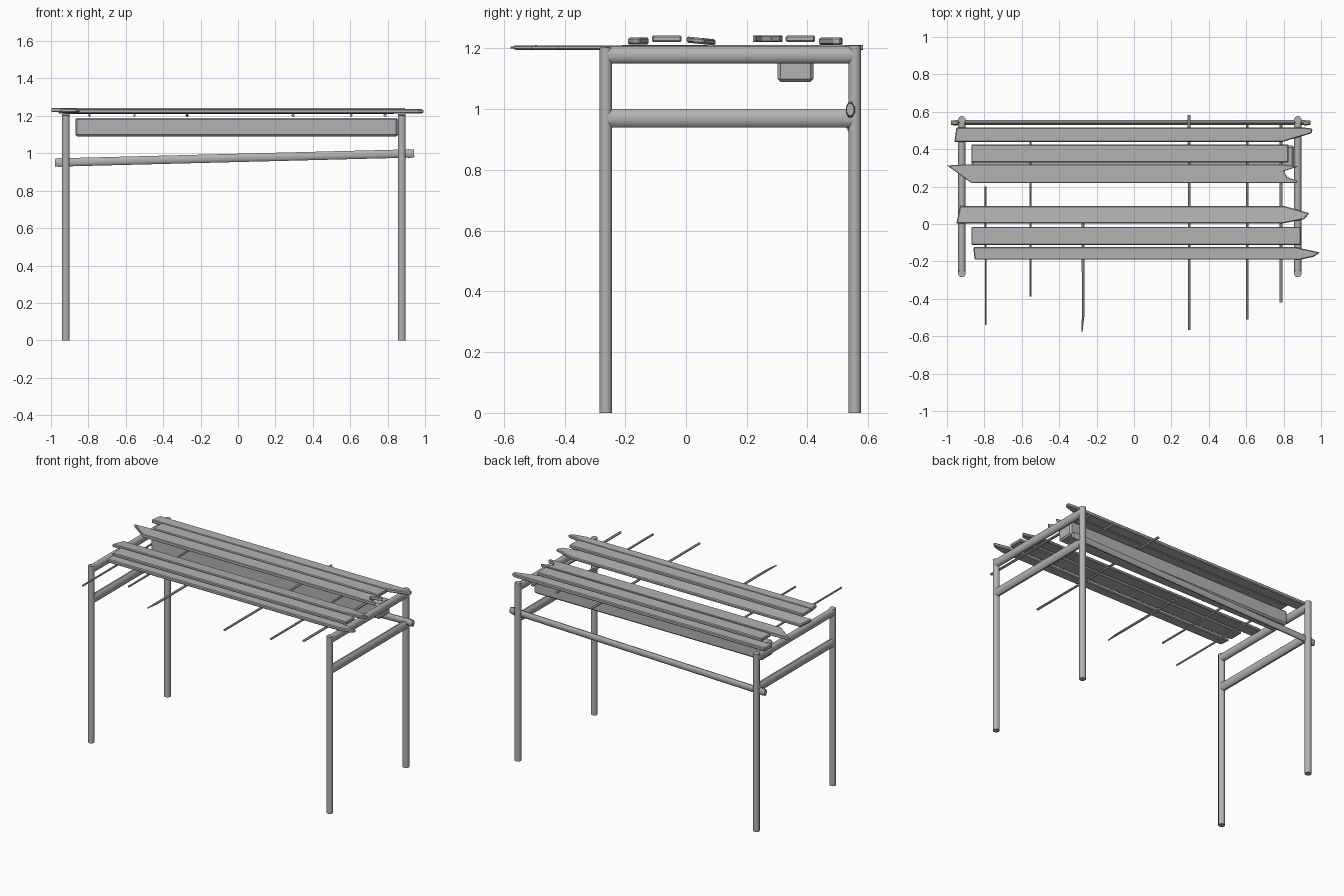
import bpy, bmesh, math
from mathutils import Vector

cube = bpy.data.objects.get("Cube")
if cube:
    bpy.data.objects.remove(cube)

grey = bpy.data.materials.new("weathered_grey")
grey.use_nodes = True
colour = (0.45, 0.45, 0.45, 1)
grey.diffuse_color = colour
grey.node_tree.nodes["Principled BSDF"].inputs["Base Color"].default_value = colour


def finish(name, bm, smooth=False, bevel=0):
    bmesh.ops.recalc_face_normals(bm, faces=bm.faces)
    mesh = bpy.data.meshes.new(name)
    bm.to_mesh(mesh)
    bm.free()
    mesh.materials.append(grey)
    obj = bpy.data.objects.new(name, mesh)
    bpy.context.collection.objects.link(obj)
    if bevel:
        mod = obj.modifiers.new("worn_edges", "BEVEL")
        mod.width = bevel
        mod.segments = 1
        mod.limit_method = "ANGLE"
    if smooth:
        bpy.ops.object.select_all(action="DESELECT")
        obj.select_set(True)
        bpy.context.view_layer.objects.active = obj
        bpy.ops.object.shade_smooth_by_angle(angle=math.radians(40))
    return obj


def pole(name, start, end, width, depth, sides=12, tip=1.0):
    """Oval pole between two points; tip scales the far end."""
    start, end = Vector(start), Vector(end)
    axis = (end - start).normalized()
    up = Vector((0, 0, 1)) if abs(axis.z) < 0.9 else Vector((0, 1, 0))
    side = axis.cross(up).normalized()
    up = side.cross(axis)
    bm = bmesh.new()
    rings = []
    for centre, k in ((start, 1), (end, tip)):
        ring = []
        for i in range(sides):
            a = math.tau * (i + 0.5) / sides
            ring.append(bm.verts.new(centre + k * (side * width * math.cos(a) + up * depth * math.sin(a))))
        rings.append(ring)
        bm.faces.new(ring)
    for i in range(sides):
        j = (i + 1) % sides
        bm.faces.new((rings[0][i], rings[0][j], rings[1][j], rings[1][i]))
    return finish(name, bm, smooth=sides > 6)


def plank(name, outline, low, high, tilt=0, bevel=0.005):
    """Board extruded from its plan outline, optionally sloping across y."""
    bm = bmesh.new()
    mid = sum(p[1] for p in outline) / len(outline)
    face = bm.faces.new([bm.verts.new((x, y, low + tilt * (y - mid))) for x, y in outline])
    top = bmesh.ops.extrude_face_region(bm, geom=[face])["geom"]
    bmesh.ops.translate(bm, vec=(0, 0, high - low), verts=[v for v in top if isinstance(v, bmesh.types.BMVert)])
    return finish(name, bm, bevel=bevel)


# End frames: two posts, a top rail and a lower rail each
front_y, back_y = -0.264, 0.556
for side, x in (("right", -0.92), ("left", 0.876)):
    pole(side + "_front_post", (x, front_y, 0), (x, front_y, 1.203), 0.021, 0.021)
    pole(side + "_back_post", (x, back_y, 0), (x, back_y, 1.21), 0.021, 0.021)
    pole(side + "_top_rail", (x, front_y, 1.178), (x, back_y, 1.178), 0.021, 0.029)
    pole(side + "_lower_rail", (x, front_y, 0.97), (x, back_y, 0.97), 0.021, 0.031)

# Sloping brace across the back, with knobbed ends
pole("back_brace", (-0.96, 0.543, 0.951), (0.92, 0.543, 0.999), 0.013, 0.023)
pole("brace_knob_right", (-0.945, 0.541, 0.951), (-0.979, 0.541, 0.95), 0.016, 0.027, 8, 0.8)
pole("brace_knob_left", (0.908, 0.541, 0.998), (0.942, 0.541, 0.999), 0.016, 0.027, 8, 0.8)

# Beam hung below the top
plank("hanging_beam", [(-0.87, 0.302), (0.856, 0.302), (0.856, 0.42), (-0.87, 0.42)], 1.09, 1.19, bevel=0.01)

# Broken planks of the top, from back to front
plank("plank_back", [(-0.96, 0.438), (0.79, 0.438), (0.95, 0.485), (0.955, 0.51),
                     (0.91, 0.516), (-0.95, 0.516)], 1.212, 1.236)
plank("plank_second", [(-0.87, 0.328), (0.826, 0.328), (0.826, 0.425), (-0.87, 0.425)], 1.221, 1.243)
plank("plank_split", [(-0.87, 0.22), (0.87, 0.22), (0.875, 0.23), (0.82, 0.25), (0.802, 0.283),
                      (0.88, 0.308), (0.80, 0.318), (-0.90, 0.318), (-1.0, 0.313)], 1.221, 1.243, bevel=0.003)
plank("plank_middle", [(-0.95, 0.002), (0.79, 0.002), (0.91, 0.025), (0.938, 0.058),
                       (0.80, 0.097), (-0.93, 0.097)], 1.215, 1.235, tilt=-0.1)
plank("plank_fifth", [(-0.87, -0.112), (0.893, -0.112), (0.893, -0.015), (-0.87, -0.015)], 1.221, 1.243)
plank("plank_front", [(-0.852, -0.191), (0.89, -0.191), (0.96, -0.175), (0.995, -0.152),
                      (0.86, -0.123), (-0.86, -0.123)], 1.213, 1.236)

# Thin sticks lying across under the planks: x, back end, front end, half width
sticks = [(-0.793, 0.2, -0.54, 0.006), (-0.553, 0.44, -0.387, 0.007), (-0.272, 0.05, -0.49, 0.009),
          (0.295, 0.583, -0.567, 0.009), (0.605, 0.53, -0.51, 0.008), (0.786, 0.53, -0.42, 0.01)]
for number, (x, back, front, half) in enumerate(sticks, 1):
    pole("cross_stick_%d" % number, (x, back, 1.203), (x, front, 1.203), half, 0.008, 6, 0.9)
pole("stick_tip", (-0.272, -0.49, 1.203), (-0.278, -0.577, 1.203), 0.008, 0.008, 6, 0.4)
